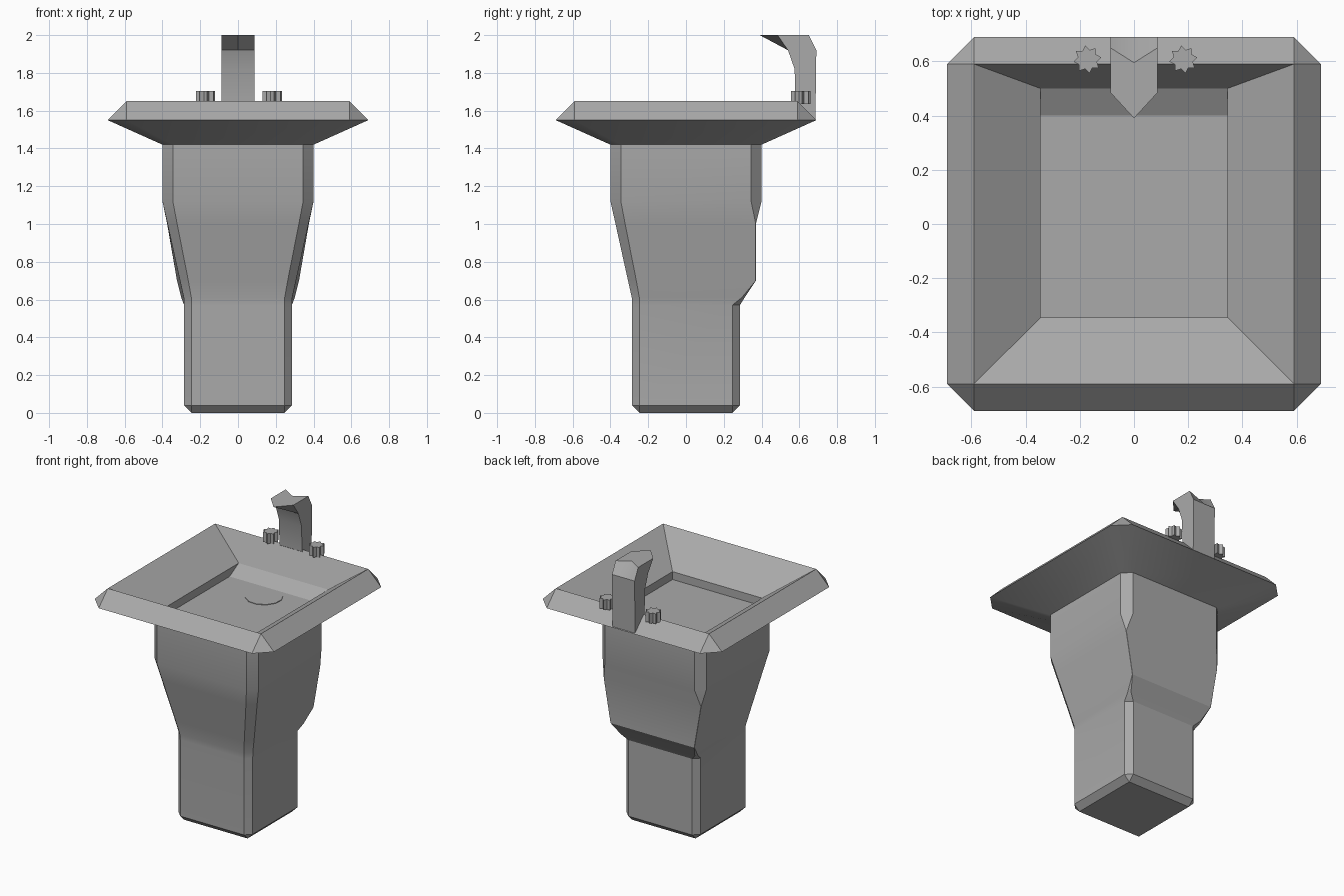
import bpy
import math
from math import radians

cube = bpy.data.objects.get("Cube")
if cube:
    bpy.data.objects.remove(cube, do_unlink=True)

# Single grey metal colour
GREY = (0.4, 0.4, 0.4, 1)
metal = bpy.data.materials.new("brushed grey metal")
metal.use_nodes = True
metal.diffuse_color = GREY
metal.node_tree.nodes["Principled BSDF"].inputs["Base Color"].default_value = GREY


def make(name, verts, faces, angle=30):
    mesh = bpy.data.meshes.new(name)
    mesh.from_pydata(verts, [], faces)
    mesh.validate()
    mesh.materials.append(metal)
    obj = bpy.data.objects.new(name, mesh)
    bpy.context.collection.objects.link(obj)
    bpy.ops.object.select_all(action='DESELECT')
    obj.select_set(True)
    bpy.context.view_layer.objects.active = obj
    bpy.ops.object.mode_set(mode='EDIT')
    bpy.ops.mesh.select_all(action='SELECT')
    bpy.ops.mesh.remove_doubles(threshold=0.0005)
    bpy.ops.mesh.normals_make_consistent(inside=False)
    bpy.ops.object.mode_set(mode='OBJECT')
    bpy.ops.object.shade_smooth_by_angle(angle=radians(angle))
    return obj


def loft(name, rings, cap_start=True, cap_end=True, angle=30):
    """Skin a stack of rings that share one point count."""
    n = len(rings[0])
    verts = [v for ring in rings for v in ring]
    faces = [(r * n + i, r * n + (i + 1) % n, (r + 1) * n + (i + 1) % n, (r + 1) * n + i)
             for r in range(len(rings) - 1) for i in range(n)]
    if cap_start:
        faces.append(tuple(reversed(range(n))))
    if cap_end:
        faces.append(tuple(range(len(verts) - n, len(verts))))
    return make(name, verts, faces, angle)


def octagon(z, h, c, back=None):
    """Chamfered square; back gives (half width, chamfer x, y, chamfer y) at +y."""
    bx, bc, by, bcy = back or (h, c, h, c)
    return [(-c, -h, z), (c, -h, z), (h, -c, z), (bx, bcy, z),
            (bc, by, z), (-bc, by, z), (-bx, bcy, z), (-h, -c, z)]


# Pedestal, tapering, with a bulge on the back
loft("pedestal", [
    octagon(0, 0.245, 0.245),
    octagon(0.04, 0.285, 0.245),
    octagon(0.57, 0.285, 0.245, (0.285, 0.245, 0.285, 0.245)),
    octagon(0.61, 0.287, 0.247, (0.3, 0.285, 0.31, 0.295)),
    octagon(0.7, 0.307, 0.263, (0.323, 0.322, 0.37, 0.369)),
    octagon(1.0, 0.373, 0.322, (0.375, 0.374, 0.37, 0.369)),
    octagon(1.12, 0.4, 0.345),
    octagon(1.42, 0.4, 0.345),
], cap_end=False)


# Basin: underside, sloped rim, funnel walls, short upright wall and floor
def rectangle(z, half, back):
    return [(-half, -half, z), (half, -half, z), (half, -half, z), (half, back, z),
            (half, back, z), (-half, back, z), (-half, back, z), (-half, -half, z)]


loft("basin", [
    octagon(1.42, 0.4, 0.345),
    octagon(1.55, 0.69, 0.59),
    rectangle(1.65, 0.59, 0.59),
    rectangle(1.475, 0.345, 0.5),
    rectangle(1.42, 0.345, 0.4),
], cap_start=False, angle=20)


def prism(name, x, y, z0, z1, radii, count, turn=0.0):
    """Upright prism whose corner radii cycle through the given list."""
    rings = []
    for z in (z0, z1):
        rings.append([(x + radii[i % len(radii)] * math.cos(turn + math.tau * i / count),
                       y + radii[i % len(radii)] * math.sin(turn + math.tau * i / count), z)
                      for i in range(count)])
    return loft(name, rings)


# Drain plate on the floor
prism("drain", 0.01, 0.273, 1.418, 1.424, [0.12], 12, 0.2)

# Star-shaped tap knobs
for side, x in (("right", -0.172), ("left", 0.182)):
    prism(side + "_knob", x, 0.607, 1.635, 1.705, [0.052, 0.036], 16, 0.15)

# Faucet: side profiles and a middle profile with a pointed lip and a notched back
edge = [(0.685, 1.55), (0.69, 1.92), (0.65, 2), (0.485, 2),
        (0.54, 1.92), (0.575, 1.82), (0.58, 1.64)]
middle = list(edge)
middle[2], middle[3] = (0.595, 2), (0.39, 2)
loft("faucet", [[(x, y, z) for y, z in profile]
                for x, profile in ((-0.087, edge), (0, middle), (0.087, edge))])
